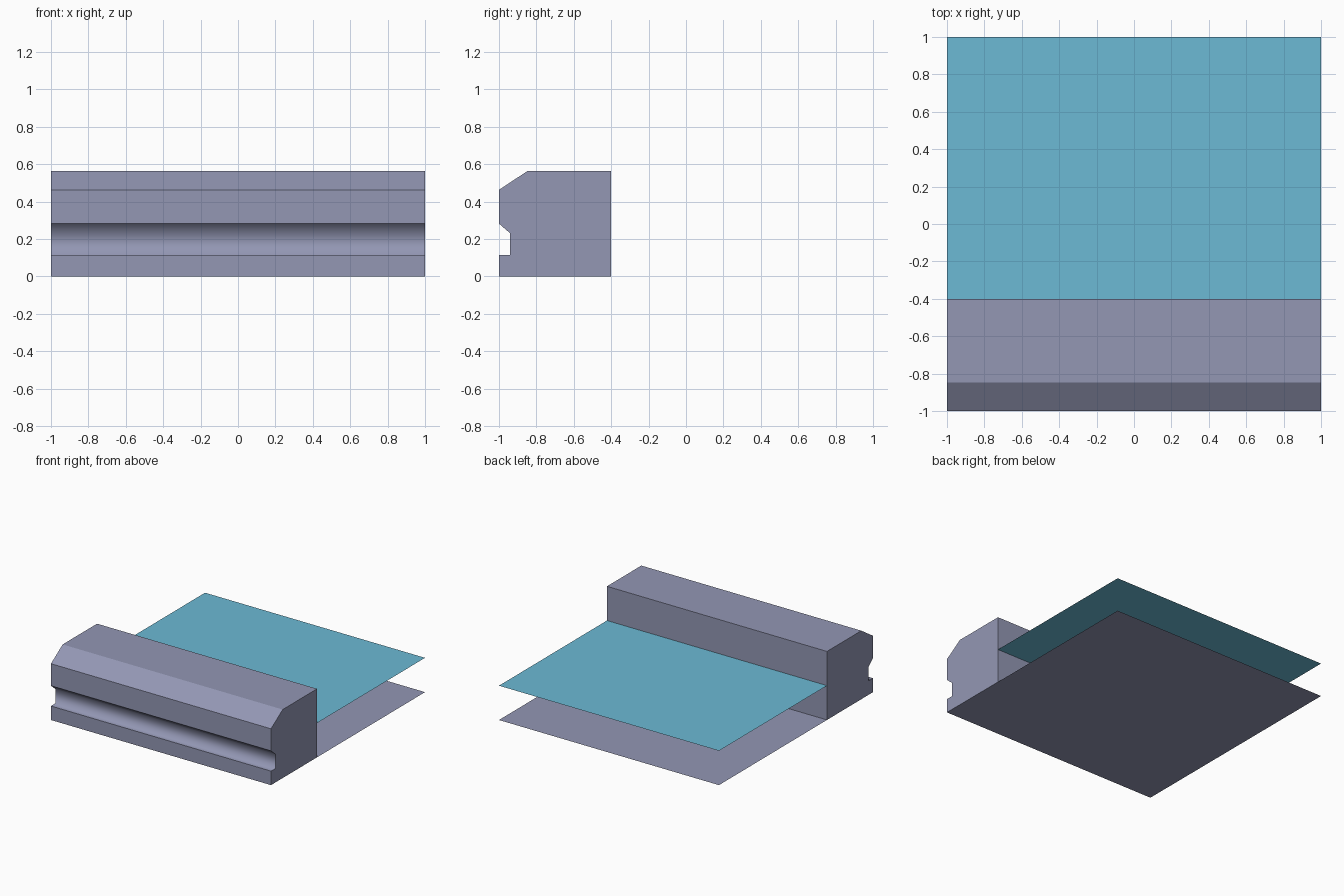
import bpy
import bmesh

if "Cube" in bpy.data.objects:
    bpy.data.objects.remove(bpy.data.objects["Cube"])


def material(name, rgb):
    m = bpy.data.materials.new(name)
    m.diffuse_color = (*rgb, 1.0)
    m.use_nodes = True
    m.node_tree.nodes["Principled BSDF"].inputs["Base Color"].default_value = m.diffuse_color
    return m


stone = material("grey lavender stone", (0.292, 0.309, 0.456))
water = material("water blue", (0.150, 0.490, 0.665))


def finish(name, bm, mat):
    mesh = bpy.data.meshes.new(name)
    bm.to_mesh(mesh)
    bm.free()
    mesh.materials.append(mat)
    obj = bpy.data.objects.new(name, mesh)
    bpy.context.collection.objects.link(obj)
    return obj


def sheet(name, y0, y1, z, mat, up=True):
    bm = bmesh.new()
    pts = [(-1, y0, z), (1, y0, z), (1, y1, z), (-1, y1, z)]
    bm.faces.new([bm.verts.new(p) for p in (pts if up else pts[::-1])])
    return finish(name, bm, mat)


BACK = -0.402

# Bank: side profile (y, z) swept along x, open underneath where the bed closes it
profile = [(-1, 0), (-1, 0.115), (-0.94, 0.115), (-0.94, 0.23), (-1, 0.282),
           (-1, 0.463), (-0.848, 0.563), (BACK, 0.563), (BACK, 0)]
bm = bmesh.new()
left = [bm.verts.new((-1, y, z)) for y, z in profile]
right = [bm.verts.new((1, y, z)) for y, z in profile]
for i in range(len(profile) - 1):
    f = bm.faces.new((left[i], right[i], right[i + 1], left[i + 1]))
    f.smooth = 1 <= i <= 3  # the groove is softly shaded
bm.faces.new(left)
bm.faces.new(right[::-1])
bm.normal_update()
# make sure the top faces upwards
top = max(bm.faces, key=lambda f: f.calc_center_median().z)
if top.normal.z < 0:
    bmesh.ops.reverse_faces(bm, faces=bm.faces[:])
finish("bank", bm, stone)

# Bed under everything, and the water surface behind the bank
sheet("bed", -1, 1, 0, stone)
sheet("water_surface", BACK, 1, 0.282, water)
